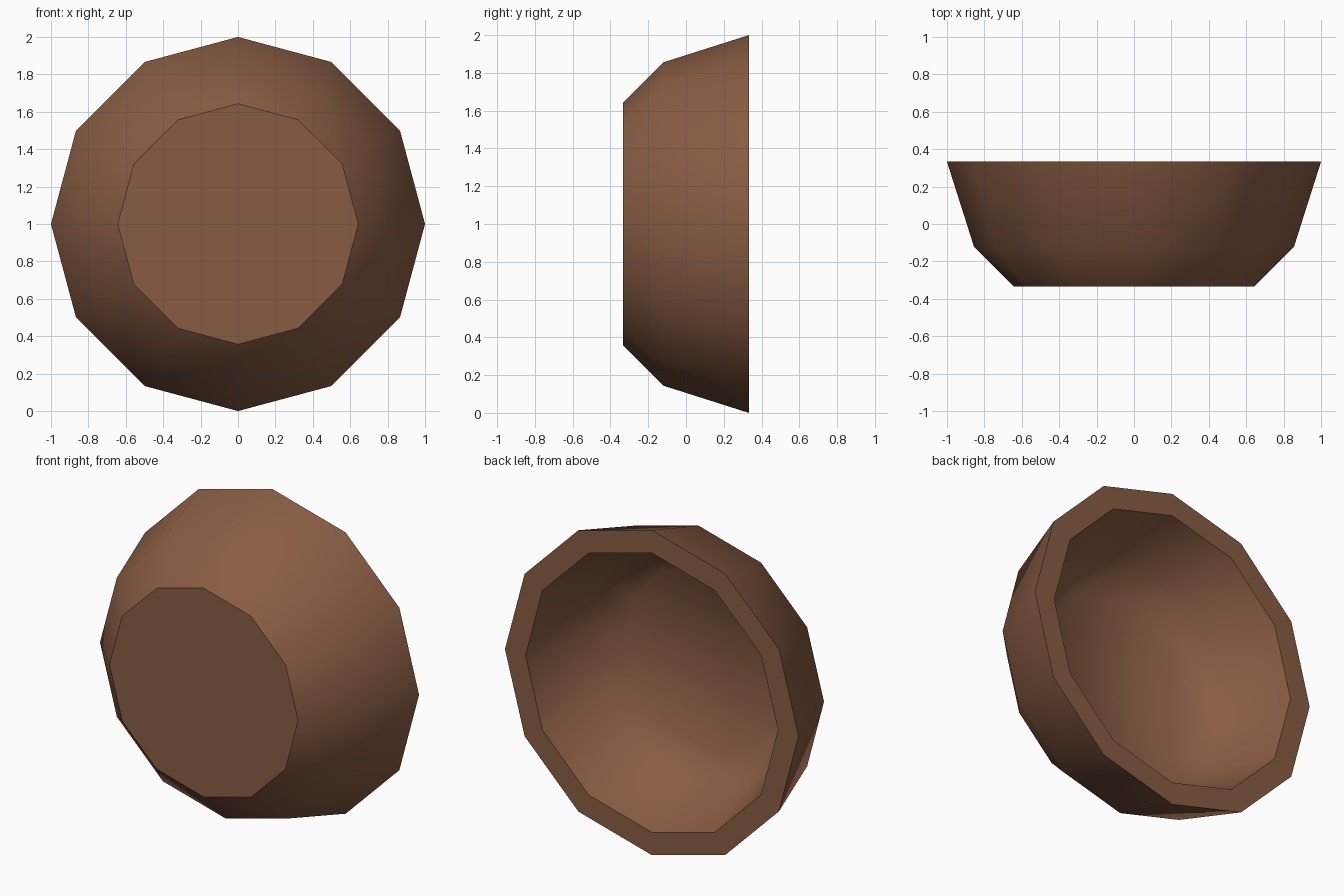
import bpy, bmesh, math

if "Cube" in bpy.data.objects:
    bpy.data.objects.remove(bpy.data.objects["Cube"])

SIDES = 12
# (radius, y): outer base -> outer rim -> inner rim -> inner floor
PROFILE = [(0.643, -0.333), (0.856, -0.12), (1.0, 0.333),
           (0.86, 0.333), (0.735, -0.06), (0.55, -0.21)]
SHARP_RINGS = (0, 2, 3)  # base edge and both rim edges

wood = bpy.data.materials.new("brown wood")
wood.diffuse_color = (0.25, 0.108, 0.056, 1)
wood.use_nodes = True
wood.node_tree.nodes["Principled BSDF"].inputs["Base Color"].default_value = wood.diffuse_color

# Twelve-sided bowl lying on its side, opening towards the back
bm = bmesh.new()
rings = []
for r, y in PROFILE:
    rings.append([bm.verts.new((r * math.sin(math.tau * i / SIDES), y,
                                1 + r * math.cos(math.tau * i / SIDES)))
                  for i in range(SIDES)])
for a, b in zip(rings, rings[1:]):
    for i in range(SIDES):
        j = (i + 1) % SIDES
        bm.faces.new((a[i], a[j], b[j], b[i]))

# Flat base and inside floor
bm.faces.new(rings[0])
bm.faces.new(rings[-1])
bmesh.ops.recalc_face_normals(bm, faces=bm.faces[:])

# Smooth walls with crisp rim and base edges
for f in bm.faces:
    f.smooth = True
for k in SHARP_RINGS:
    for i in range(SIDES):
        bm.edges.get((rings[k][i], rings[k][(i + 1) % SIDES])).smooth = False

mesh = bpy.data.meshes.new("bowl")
bm.to_mesh(mesh)
bm.free()
mesh.materials.append(wood)
bowl = bpy.data.objects.new("bowl", mesh)
bpy.context.collection.objects.link(bowl)
